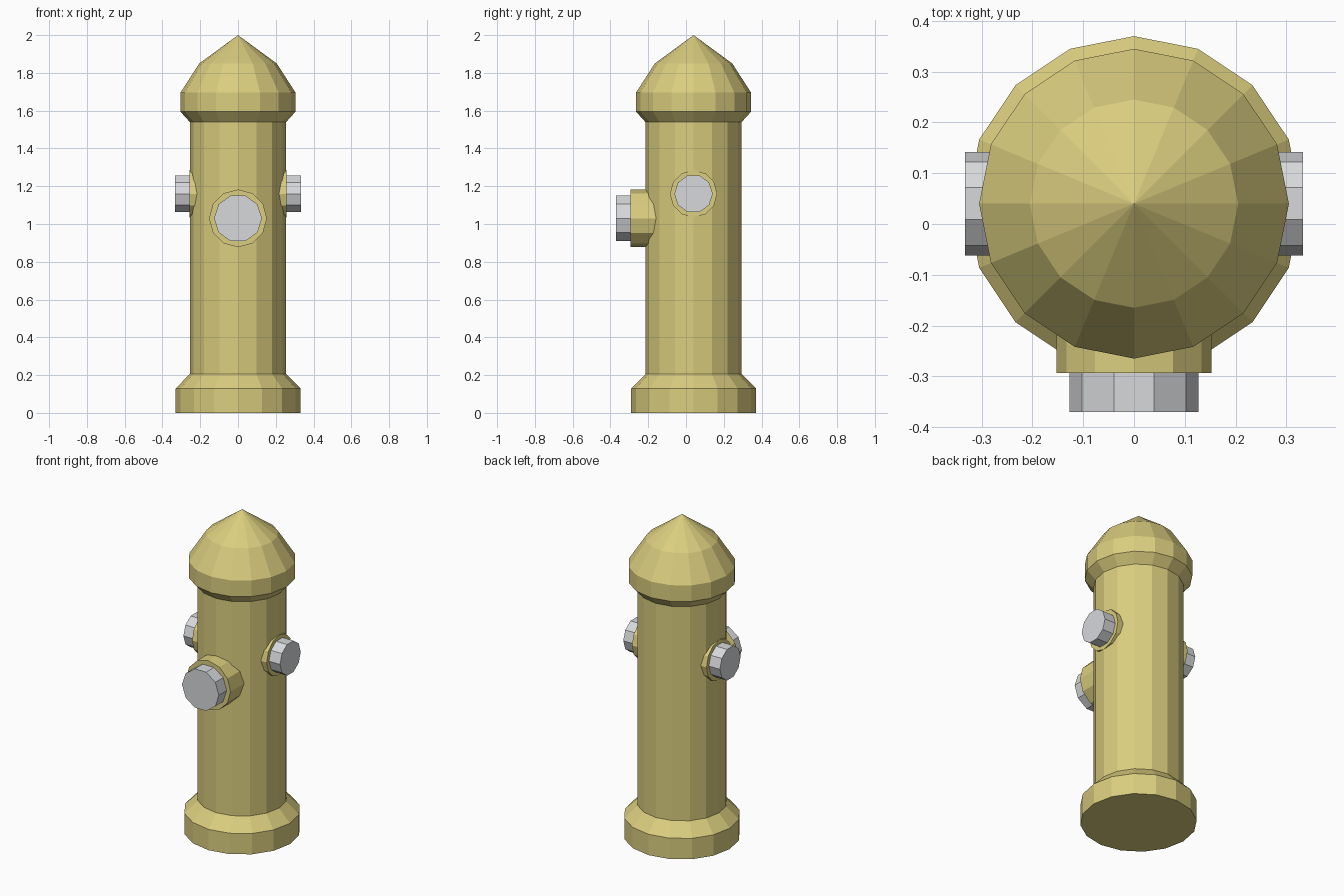
import bpy
import bmesh
from math import pi, sin, cos
from mathutils import Matrix

old = bpy.data.objects.get("Cube")
if old:
    bpy.data.objects.remove(old, do_unlink=True)

AXIS_Y = 0.04  # the barrel sits slightly behind the origin
SIDES = 16


def material(name, rgb):
    mat = bpy.data.materials.new(name)
    mat.use_nodes = True
    mat.diffuse_color = (*rgb, 1)
    mat.node_tree.nodes["Principled BSDF"].inputs["Base Color"].default_value = (*rgb, 1)
    return mat


yellow = material("dull_yellow", (0.70, 0.61, 0.21))
silver = material("silver_grey", (0.68, 0.69, 0.71))


def finish(bm, name, mat):
    mesh = bpy.data.meshes.new(name)
    bm.to_mesh(mesh)
    bm.free()
    mesh.materials.append(mat)
    obj = bpy.data.objects.new(name, mesh)
    bpy.context.collection.objects.link(obj)
    return obj


def lathe(name, profile, mat):
    """Turn (radius, height) points around the barrel axis; zero radius closes the end."""
    bm = bmesh.new()
    rings = []
    for r, z in profile:
        count = SIDES if r else 1
        rings.append([bm.verts.new((r * cos(2 * pi * i / SIDES),
                                    AXIS_Y + r * sin(2 * pi * i / SIDES), z))
                      for i in range(count)])
    for low, high in zip(rings, rings[1:]):
        for i in range(SIDES):
            j = (i + 1) % SIDES
            corners = [low[i % len(low)], low[j % len(low)],
                       high[j % len(high)], high[i % len(high)]]
            bm.faces.new(list(dict.fromkeys(corners)))
    bmesh.ops.recalc_face_normals(bm, faces=bm.faces)
    return finish(bm, name, mat)


def drum(name, sides, radius, start, end, turn, height, mat):
    """Closed cylinder pointing outward from the barrel axis."""
    bm = bmesh.new()
    place = (Matrix.Translation((0, AXIS_Y, height)) @ Matrix.Rotation(turn, 4, "Z")
             @ Matrix.Translation(((start + end) / 2, 0, 0)) @ Matrix.Rotation(pi / 2, 4, "Y"))
    bmesh.ops.create_cone(bm, cap_ends=True, segments=sides, radius1=radius,
                          radius2=radius, depth=end - start, matrix=place)
    return finish(bm, name, mat)


# Upright body
lathe("base_flange", [(0, 0), (0.33, 0), (0.33, 0.13), (0.255, 0.205)], yellow)
lathe("barrel", [(0.255, 0.205), (0.255, 1.54)], yellow)
lathe("bonnet", [(0.255, 1.54), (0.305, 1.595), (0.305, 1.695),
                 (0.205, 1.85), (0, 2.0)], yellow)

# Front outlet
drum("front_collar", 12, 0.153, 0.12, 0.333, -pi / 2, 1.03, yellow)
drum("front_cap", 10, 0.127, 0.333, 0.41, -pi / 2, 1.03, silver)

# Side outlets
for side, turn in (("left", 0), ("right", pi)):
    drum(side + "_collar", 12, 0.125, 0.12, 0.257, turn, 1.16, yellow)
    drum(side + "_cap", 10, 0.102, 0.257, 0.333, turn, 1.16, silver)
